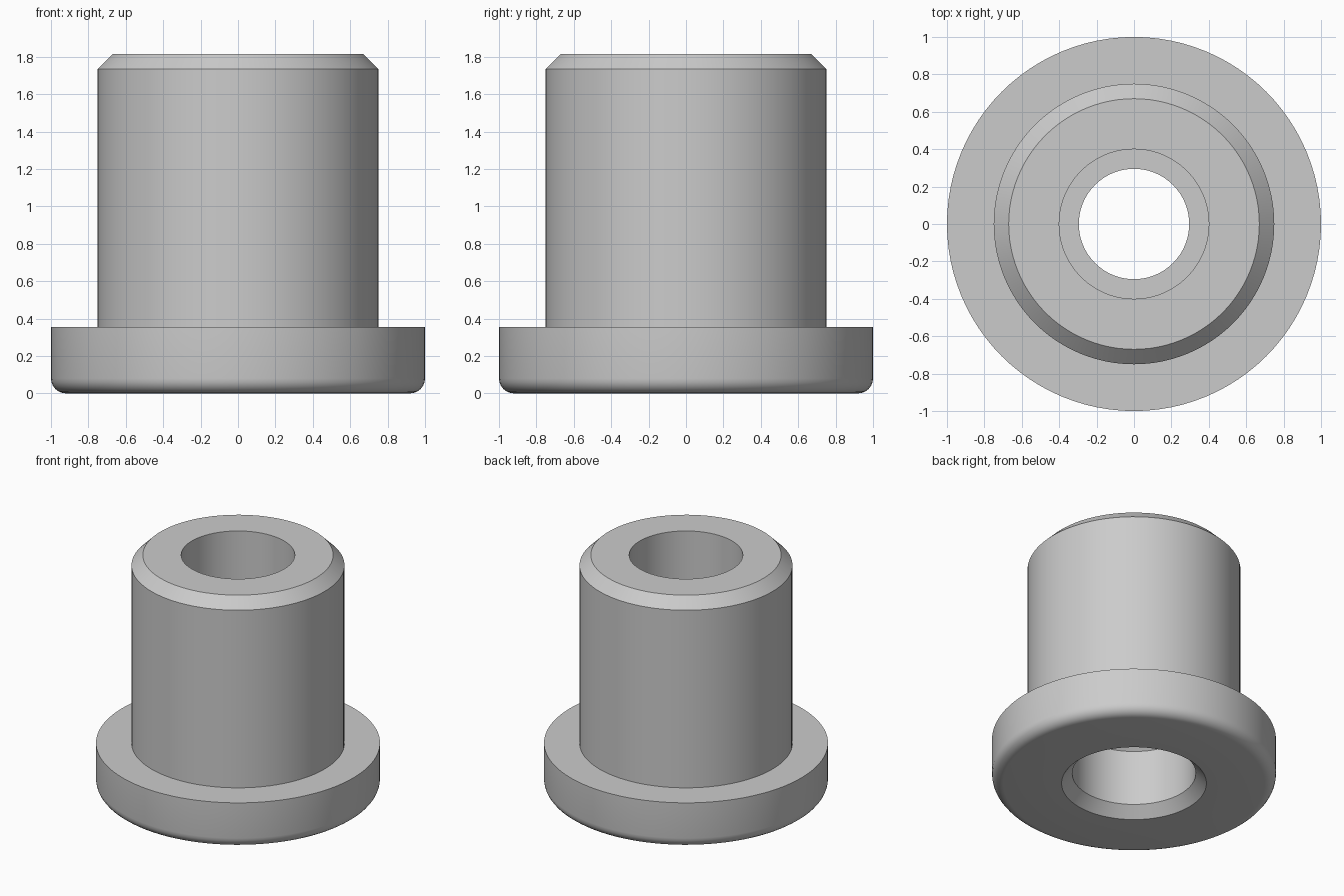
import bpy
import bmesh
from math import sin, cos, pi, radians

cube = bpy.data.objects.get("Cube")
if cube:
    bpy.data.objects.remove(cube, do_unlink=True)

SEGMENTS = 96

# Plain grey metal
metal = bpy.data.materials.new("grey_metal")
metal.use_nodes = True
grey = (0.6, 0.6, 0.6, 1.0)
metal.diffuse_color = grey
metal.node_tree.nodes["Principled BSDF"].inputs["Base Color"].default_value = grey


def lathe(name, profile, material):
    """Spin a closed (radius, height) outline around the z axis."""
    bm = bmesh.new()
    verts = [bm.verts.new((r, 0, z)) for r, z in profile]
    edges = [bm.edges.new((a, b)) for a, b in zip(verts, verts[1:] + verts[:1])]
    bmesh.ops.spin(bm, geom=verts + edges, cent=(0, 0, 0), axis=(0, 0, 1),
                   angle=2 * pi, steps=SEGMENTS, use_merge=True)
    bmesh.ops.remove_doubles(bm, verts=bm.verts[:], dist=1e-5)
    bmesh.ops.recalc_face_normals(bm, faces=bm.faces[:])
    mesh = bpy.data.meshes.new(name)
    bm.to_mesh(mesh)
    bm.free()
    mesh.materials.append(material)
    obj = bpy.data.objects.new(name, mesh)
    bpy.context.collection.objects.link(obj)
    bpy.ops.object.select_all(action="DESELECT")
    obj.select_set(True)
    bpy.context.view_layer.objects.active = obj
    bpy.ops.object.shade_smooth_by_angle(angle=radians(30))
    return obj


# Rounded lower edge of the flange
fillet = 0.08
steps = 6
rounded = [(1 - fillet + fillet * sin(a), fillet - fillet * cos(a))
           for a in (i * pi / 2 / steps for i in range(steps + 1))]

# Flange and chamfered sleeve
outside = rounded + [(1, 0.355), (0.75, 0.355), (0.75, 1.735), (0.67, 1.815)]

# Upper bore, narrow throat, lower bore with chamfered mouth
inside = [(0.4, 1.815), (0.4, 0.85), (0.295, 0.85), (0.295, 0.65),
          (0.435, 0.51), (0.435, 0.08), (0.51, 0)]

lathe("flanged_bushing", outside + inside, metal)
